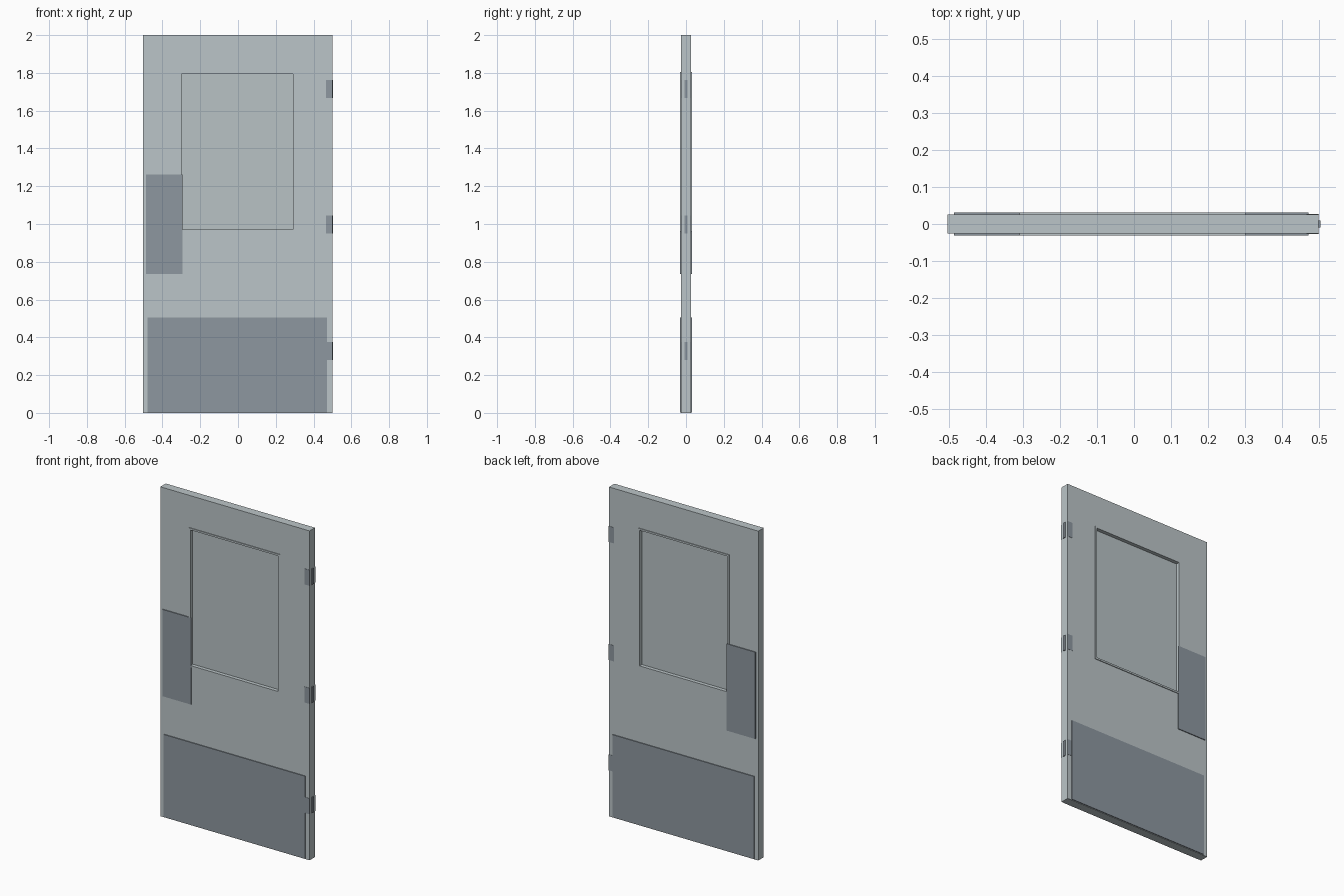
import bpy, bmesh

if "Cube" in bpy.data.objects:
    bpy.data.objects.remove(bpy.data.objects["Cube"])


def material(name, rgb):
    m = bpy.data.materials.new(name)
    m.diffuse_color = (*rgb, 1.0)
    m.use_nodes = True
    m.node_tree.nodes["Principled BSDF"].inputs["Base Color"].default_value = m.diffuse_color
    return m


PAINT = material("pale_grey_paint", (0.50, 0.56, 0.58))
GLASS = material("pale_grey_glass", (0.48, 0.54, 0.555))
METAL = material("dull_steel", (0.27, 0.31, 0.35))


def finish(name, bm, mat):
    bmesh.ops.recalc_face_normals(bm, faces=bm.faces)
    me = bpy.data.meshes.new(name)
    bm.to_mesh(me)
    bm.free()
    me.materials.append(mat)
    ob = bpy.data.objects.new(name, me)
    bpy.context.collection.objects.link(ob)
    return ob


def box(name, x, y, z, mat):
    bm = bmesh.new()
    bmesh.ops.create_cube(bm, size=1)
    for v in bm.verts:
        v.co = [(a + b) / 2 + c * (b - a) for (a, b), c in zip((x, y, z), v.co)]
    return finish(name, bm, mat)


def ring(name, outer, inner, half, mat):
    """Rectangular panel with a rectangular opening; rects are x0, x1, z0, z1."""
    bm = bmesh.new()

    def loop(r, y):
        x0, x1, z0, z1 = r
        return [bm.verts.new((x, y, z)) for x, z in
                ((x0, z0), (x1, z0), (x1, z1), (x0, z1))]

    loops = [loop(outer, -half), loop(outer, half), loop(inner, half), loop(inner, -half)]
    for k in range(4):
        a, b = loops[k], loops[(k + 1) % 4]
        for i in range(4):
            j = (i + 1) % 4
            bm.faces.new((a[i], a[j], b[j], b[i]))
    return finish(name, bm, mat)


# Door slab with window opening, raised window frame, recessed pane
ring("door_slab", (-0.504, 0.499, 0, 2), (-0.305, 0.297, 0.964, 1.80), 0.026, PAINT)
ring("window_frame", (-0.31, 0.302, 0.96, 1.805), (-0.299, 0.291, 0.971, 1.794), 0.0305, PAINT)
box("window_pane", (-0.305, 0.297), (-0.008, 0.008), (0.964, 1.80), GLASS)

# Plates on both faces
for side, s in (("front", -1), ("back", 1)):
    y = sorted((s * 0.025, s * 0.0312))
    box(side + "_push_plate", (-0.487, -0.295), y, (0.735, 1.262), METAL)
    box(side + "_kick_plate", (-0.478, 0.471), y, (0.003, 0.505), METAL)

# Hinges: a leaf on each face and a knuckle strip on the edge
for n, z in enumerate((0.328, 0.998, 1.715)):
    span = (z - 0.048, z + 0.048)
    for side, s in (("front", -1), ("back", 1)):
        y = sorted((s * 0.025, s * 0.0275))
        box(f"hinge_leaf_{side}_{n}", (0.466, 0.5), y, span, METAL)
    box(f"hinge_knuckle_{n}", (0.49, 0.504), (-0.009, 0.009), span, METAL)
